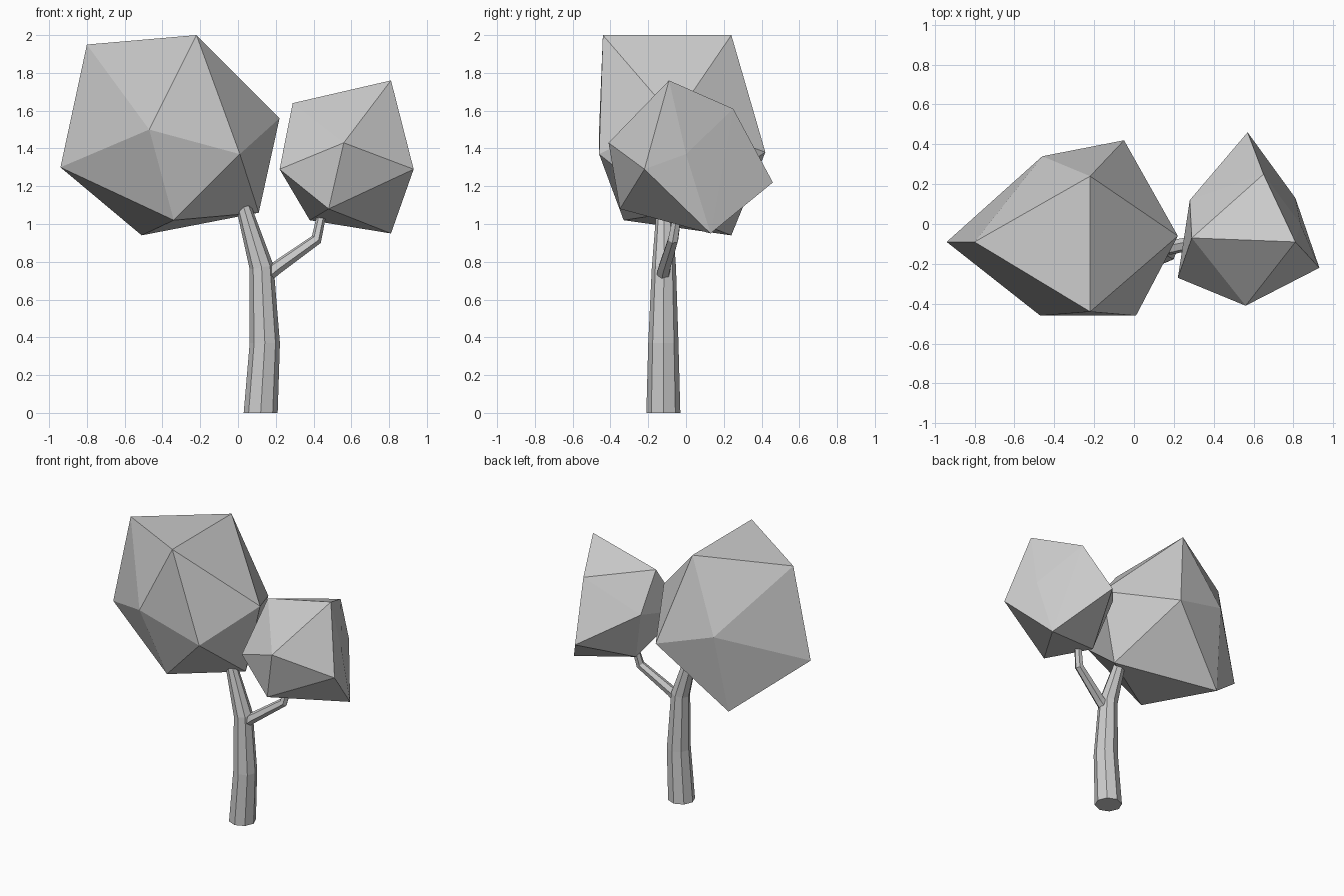
import bpy, bmesh, math
from mathutils import Vector

if "Cube" in bpy.data.objects:
    bpy.data.objects.remove(bpy.data.objects["Cube"])


def finish(bm, name):
    bmesh.ops.recalc_face_normals(bm, faces=bm.faces[:])
    mesh = bpy.data.meshes.new(name)
    bm.to_mesh(mesh)
    bm.free()
    obj = bpy.data.objects.new(name, mesh)
    bpy.context.collection.objects.link(obj)
    return obj


def limb(name, path, sides):
    """Tapered tube through (x, y, z, radius) stations, rings square to the path."""
    bm = bmesh.new()
    pts = [Vector(p[:3]) for p in path]
    rings = []
    for i, p in enumerate(pts):
        t = (pts[min(i + 1, len(pts) - 1)] - pts[max(i - 1, 0)]).normalized()
        if i == 0 and p.z == 0:
            t = Vector((0, 0, 1))          # flat foot on the ground
        v = t.cross(Vector((1, 0, 0))).normalized()
        u = v.cross(t)
        r = path[i][3]
        rings.append([bm.verts.new(p + r * (u * math.cos(a) + v * math.sin(a)))
                      for a in (math.tau * k / sides for k in range(sides))])
    for a, b in zip(rings, rings[1:]):
        for k in range(sides):
            n = (k + 1) % sides
            bm.faces.new((a[k], a[n], b[n], b[k]))
    bm.faces.new(rings[0])
    bm.faces.new(rings[-1])
    return finish(bm, name)


def crown(name, corners):
    """Faceted leaf mass: convex shell around twelve corners."""
    bm = bmesh.new()
    verts = [bm.verts.new(c) for c in corners]
    bmesh.ops.convex_hull(bm, input=verts)
    loose = [v for v in bm.verts if not v.link_faces]
    bmesh.ops.delete(bm, geom=loose, context='VERTS')
    return finish(bm, name)


# Trunk and side branch
limb("trunk", [(.12, -.12, 0, .09), (.142, -.12, .37, .08),
               (.125, -.117, .77, .064), (.015, -.115, 1.14, .036)], 8)
limb("side_branch", [(.13, -.125, .71, .038), (.20, -.115, .765, .036),
                     (.415, -.068, .918, .03), (.445, -.045, 1.06, .024)], 6)

# Large crown on the trunk
crown("large_crown", [
    (-.80, -.09, 1.95), (-.22, -.44, 2.0), (-.22, .24, 2.0), (.22, -.06, 1.56),
    (-.94, -.09, 1.30), (-.47, -.46, 1.50), (.01, -.46, 1.37), (-.46, .34, 1.505),
    (-.05, .42, 1.38), (-.34, -.33, 1.02), (.11, -.07, 1.06), (-.51, .24, .94)])

# Small crown on the branch
crown("small_crown", [
    (.29, -.07, 1.64), (.81, -.09, 1.76), (.93, -.22, 1.29), (.56, -.41, 1.43),
    (.22, -.27, 1.29), (.65, .25, 1.61), (.57, .46, 1.22), (.81, .13, .95),
    (.48, -.35, 1.08), (.38, .03, 1.02), (.28, .12, 1.385), (.835, 0, 1.37)])
